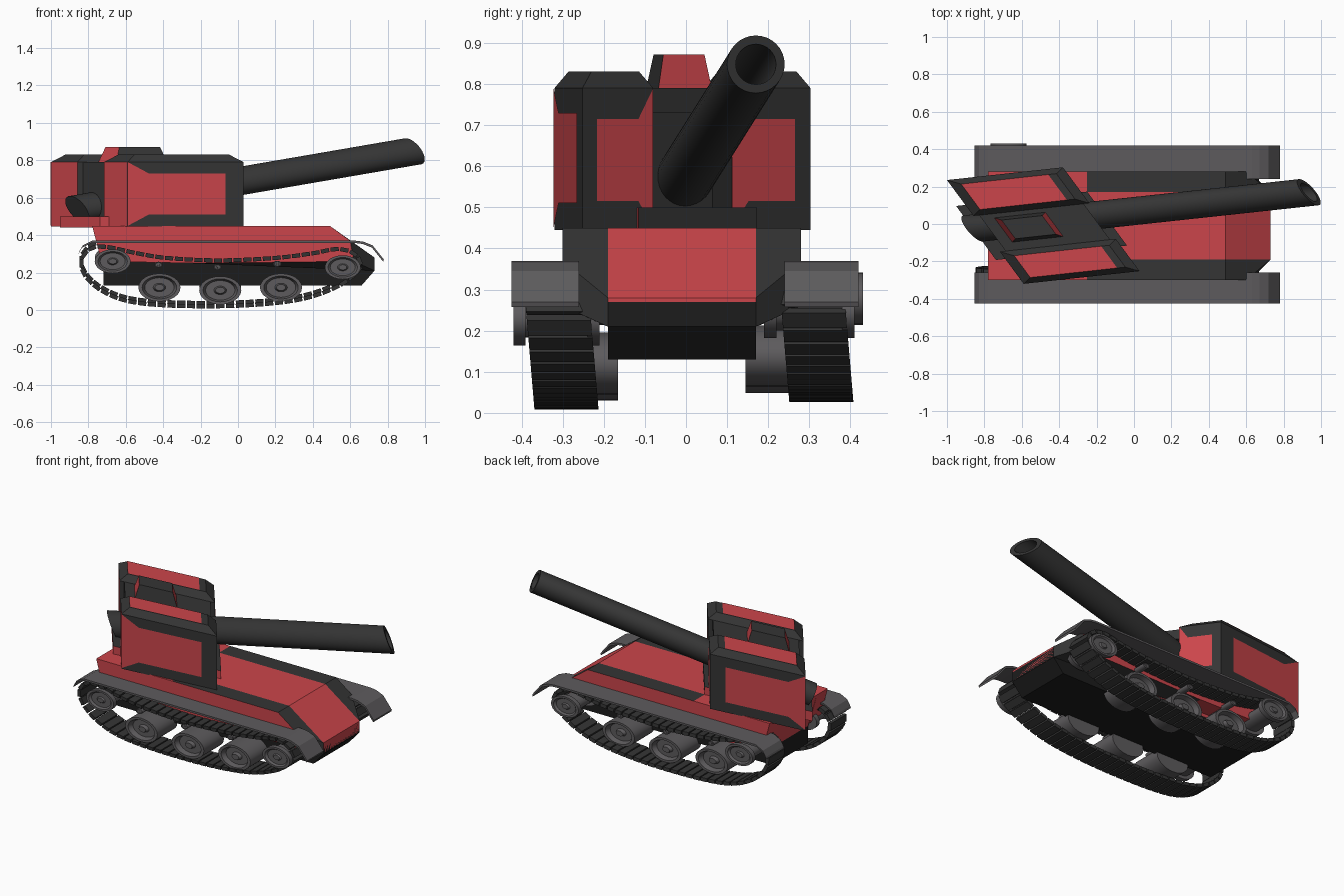
import bpy, math
from mathutils import Vector

if "Cube" in bpy.data.objects:
    bpy.data.objects.remove(bpy.data.objects["Cube"])

def material(name, col):
    m = bpy.data.materials.new(name)
    m.diffuse_color = (*col, 1)
    m.use_nodes = True
    m.node_tree.nodes["Principled BSDF"].inputs["Base Color"].default_value = m.diffuse_color
    return m

RED = material("red_paint", (0.60, 0.06, 0.07))
DARK = material("dark_paint", (0.035, 0.035, 0.035))
BLACK = material("black_paint", (0.012, 0.012, 0.012))
STEEL = material("steel", (0.11, 0.105, 0.11))

def make(name, verts, faces, mats, index=None, smooth=False):
    me = bpy.data.meshes.new(name)
    me.from_pydata([tuple(v) for v in verts], [], faces)
    for m in mats:
        me.materials.append(m)
    if index:
        me.polygons.foreach_set("material_index", index)
    me.update()
    ob = bpy.data.objects.new(name, me)
    bpy.context.collection.objects.link(ob)
    if smooth:
        bpy.context.view_layer.objects.active = ob
        ob.select_set(True)
        bpy.ops.object.shade_smooth_by_angle(angle=math.radians(35))
        ob.select_set(False)
    return ob

def fix_normals(ob):
    import bmesh
    bm = bmesh.new()
    bm.from_mesh(ob.data)
    bmesh.ops.recalc_face_normals(bm, faces=bm.faces)
    bm.to_mesh(ob.data)
    bm.free()

def loft(name, loops, mat, caps=True, closed=False, smooth=False, extra=None):
    """Skin a series of equal loops; extra = {face index: material}."""
    n, k = len(loops[0]), len(loops)
    verts = [v for lp in loops for v in lp]
    faces = [(r * n + i, r * n + (i + 1) % n, (r + 1) % k * n + (i + 1) % n, (r + 1) % k * n + i)
             for r in range(k if closed else k - 1) for i in range(n)]
    if caps and not closed:
        faces += [tuple(range(n))[::-1], tuple(range((k - 1) * n, k * n))]
    mats, idx = [mat], [0] * len(faces)
    for f, m in (extra or {}).items():
        if m not in mats:
            mats.append(m)
        idx[f] = mats.index(m)
    ob = make(name, verts, faces, mats, idx, smooth)
    fix_normals(ob)
    return ob

def prism(name, profile, y0, y1, mat, extra=None):
    return loft(name, [[(x, y, z) for x, z in profile] for y in (y0, y1)], mat, extra=extra)

# Hull
prism("lower_hull", [(-.72, .13), (.66, .13), (.73, .21), (.73, .27), (-.72, .28)], -.19, .17, BLACK)
prism("upper_hull", [(-.78, .45), (.49, .45), (.73, .28), (.73, .21), (-.72, .24)], -.19, .17, RED)
for side, yi, yo in (("left", .17, .28), ("right", -.19, -.30)):
    prism("rear_sponson_" + side, [(-.78, .45), (-.25, .45), (-.25, .25), (-.73, .26)], yi, yo, RED)
    inner = [(-.25, .45), (.49, .45), (.73, .28), (.73, .21), (-.25, .25)]
    outer = [(-.25, .45), (.49, .45), (.60, .37), (.62, .26), (-.25, .25)]
    loft("front_sponson_" + side, [[(x, yi, z) for x, z in inner], [(x, yo, z) for x, z in outer]],
         DARK, extra={6: RED})

# Fenders
for side, ya, yb in (("left", .24, .42), ("right", -.26, -.425)):
    top = [(-.85, .31), (-.83, .345), (-.78, .37), (.63, .37), (.67, .365), (.72, .345), (.78, .27)]
    prism("fender_" + side, top + [(x - .004, z - .012) for x, z in reversed(top)], ya, yb, STEEL)

# Turret space: a runs forward, b runs from the left side to the right side
O, U, V = Vector((-1, .235, 0)), Vector((.62, .068, 0)), Vector((.41, -.555, 0))

def T(a, b, z):
    return O + U * a + V * b + Vector((0, 0, z))

def ring(a0, a1, b0, b1, z):
    return [T(a0, b0, z), T(a1, b0, z), T(a1, b1, z), T(a0, b1, z)]

def tbox(name, a0, a1, b0, b1, z0, z1, mat, extra=None, taper=0):
    t = taper
    return loft(name, [ring(a0, a1, b0, b1, z0), ring(a0 + t, a1 - t, b0 + t * .6, b1 - t * .6, z1)],
                mat, extra=extra)

def panel(name, pts):
    make(name, pts, [tuple(range(len(pts)))], [RED])

FRAME = [(0, .79), (.18, .73), (.84, .73), (.84, .51), (.18, .51), (0, .45)]
for side, bo, bi in (("left", 0, .345), ("right", 1, .69)):
    s = 1 if bo else -1
    d = s * .05
    loft("turret_block_" + side,
         [ring(0, 1, bo, bi, .445), ring(0, 1, bo, bi, .79), ring(.09, .91, bo - d, bi + d, .83)],
         DARK, extra={3: RED})
    panel("side_panel_" + side, [T(a, bo + s * .004, z) for a, z in FRAME])
    panel("front_panel_" + side, [T(1.004, bi + (bo - bi) * a * .95, z) for a, z in
                                  [(0, .79), (.22, .715), (.84, .715), (.84, .515), (.22, .515), (0, .45)]])
    panel("roof_panel_" + side, [T(a, b, .832) for a, b in
                                 ((.09, bo - d), (.84, bo - d), (.84, bi + d), (.09, bi + d))])

# Centre of the turret: base, roof bar, rear wall, hatch
tbox("turret_base", -.08, 1.05, .24, .76, .44, .50, RED, {1: DARK, 5: DARK})
tbox("turret_roof", .05, .95, .345, .69, .73, .79, DARK)
tbox("turret_rear_wall", .05, .30, .345, .69, .49, .74, DARK)
tbox("hatch", .15, .60, .38, .62, .78, .872, DARK, {1: RED, 3: RED}, taper=.05)

# Gun tube, sheared the same way as the turret
def gun_ring(x, r, n=32):
    c = Vector((x, .17 + (x - .935) * .108, .848 + (x - .935) * .172))
    out = []
    for i in range(n):
        y, z = r * math.cos(i * math.tau / n), r * math.sin(i * math.tau / n)
        out.append(c + Vector((-.72 * y - .55 * z, y, z)))
    return out

loft("gun_barrel", [gun_ring(-.86, .07), gun_ring(.935, .07), gun_ring(.935, .049), gun_ring(.3, .049)],
     DARK, smooth=True)

# Running gear
def wheel(name, x, z, side, r, inner, outer, dish, stretch=1.5):
    prof = [(.02, inner), (r, inner), (r, outer), (r * .82, outer), (r * .7, outer - dish),
            (r * .3, outer - dish), (r * .22, outer - dish * .3), (.004, outer - dish * .3)]
    n = 24
    loops = [[(x + q * stretch * math.cos(i * math.tau / n), side * y - .01,
               z + q * math.sin(i * math.tau / n)) for i in range(n)] for q, y in prof]
    loft(name, loops, STEEL, smooth=True)

PATH = [(-.78, .33), (-.69, .335), (-.55, .305), (-.38, .278), (-.1, .265), (.2, .278), (.4, .303),
        (.53, .325), (.62, .30), (.655, .235), (.60, .17), (.50, .11), (.35, .06), (.15, .032),
        (-.1, .02), (-.4, .025), (-.6, .05), (-.74, .11), (-.82, .19), (-.835, .27)]

def track_samples(count):
    pts, n = [], len(PATH)
    for i in range(n):
        p = [Vector(PATH[(i + k - 1) % n]) for k in range(4)]
        for s in range(20):
            t = s / 20
            pts.append(.5 * (2 * p[1] + (p[2] - p[0]) * t + (2 * p[0] - 5 * p[1] + 4 * p[2] - p[3]) * t * t
                             + (3 * p[1] - p[0] - 3 * p[2] + p[3]) * t ** 3))
    pts.append(pts[0])
    total = sum((b - a).length for a, b in zip(pts, pts[1:]))
    step, run, want, out = total / count, 0, 0, []
    for a, b in zip(pts, pts[1:]):
        length = (b - a).length
        while want < run + length and len(out) < count:
            out.append((a.lerp(b, (want - run) / length), (b - a).normalized()))
            want += step
        run += length
    return out, step

LINKS, STEP = track_samples(62)
for name, side, dz, yc in (("left", 1, .018, .33), ("right", -1, 0, -.29)):
    # track links
    verts, faces = [], []
    for c, d in LINKS:
        nrm = Vector((-d.y, d.x))
        base = len(verts)
        for w in (-.078, .078):
            for l, h in ((-.42, -.011), (.42, -.011), (.42, .011), (-.42, .011)):
                p = c + d * l * STEP + nrm * h
                verts.append((p.x, yc + w - .085 * p.y, p.y + dz))
        faces += [tuple(base + i for i in f) for f in
                  ((0, 1, 2, 3), (7, 6, 5, 4), (0, 4, 5, 1), (1, 5, 6, 2), (2, 6, 7, 3), (3, 7, 4, 0))]
    fix_normals(make("track_" + name, verts, faces, [DARK]))
    # wheels, end wheels and return rollers
    for i, (x, z) in enumerate(((-.42, .12), (-.095, .105), (.23, .12))):
        wheel(f"road_wheel_{name}_{i}", x, z + dz, side, .075, .155, .355, .03)
    for end, x, z, o in (("rear", -.67, .26, .44), ("front", .56, .228, .42)):
        o = o if side > 0 else .41
        wheel(f"{end}_wheel_outer_{name}", x, z + dz, side, .064, o - .03, o, .012)
        wheel(f"{end}_wheel_hub_{name}", x, z + dz, side, .045, .23, o - .02, .005)
        wheel(f"{end}_wheel_inner_{name}", x, z + dz, side, .064, .20, .23, .005)
    for i, (x, z) in enumerate(((-.425, .242), (-.11, .23), (.21, .247))):
        wheel(f"return_roller_{name}_{i}", x, z + dz, side, .016, .16, .37, .002, 1.4)
